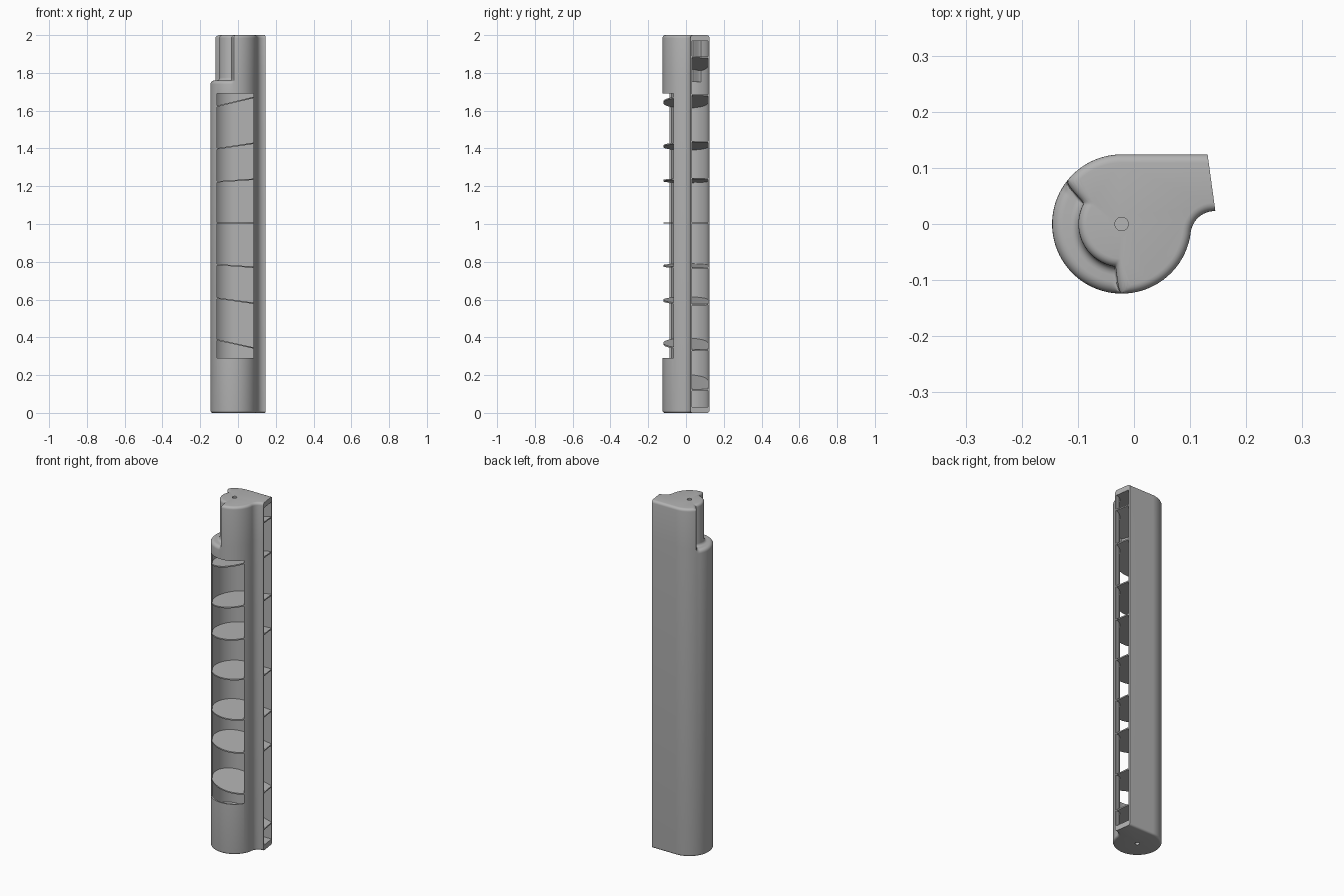
import bpy, bmesh
from math import sin, cos, pi, radians, atan2, sqrt
from mathutils import Vector

if "Cube" in bpy.data.objects:
    bpy.data.objects.remove(bpy.data.objects["Cube"], do_unlink=True)

AXIS_X, RADIUS, LIP_Y, FILLET = -0.022, 0.124, 0.023, 0.043
NOTCH_R, NOTCH_Z, WALL = 0.077, 1.76, 0.008
END = 0.25  # the spout runs past the outlet plane, then is trimmed
OUTLET_POINT, OUTLET_NORMAL = Vector((0.145, 0.023, 0)), Vector((0.102, 0.014, 0))

grey = bpy.data.materials.new("plain_grey")
grey.use_nodes = True
grey.diffuse_color = (0.45, 0.45, 0.45, 1)
grey.node_tree.nodes["Principled BSDF"].inputs["Base Color"].default_value = grey.diffuse_color


def smooth(t):
    t = min(1, max(0, t))
    return t * t * (3 - 2 * t)


def outline(d, k):
    """Scroll cross-section inset by d; k blends in the side notch."""
    pts = []
    fy = LIP_Y - FILLET
    fx = AXIS_X + sqrt((RADIUS + FILLET) ** 2 - fy ** 2)
    shift = d / 0.1 * 180 / pi
    stop = 360 + atan2(fy, fx - AXIS_X) * 180 / pi
    steps = 180
    for i in range(steps + 1):
        a = 90 + (stop - 90) * i / steps
        notch = smooth((a - 141 + shift) / 11) * smooth((270 + shift - a) / 9)
        r = RADIUS - d - k * notch * (RADIUS - NOTCH_R)
        pts.append((AXIS_X + r * cos(radians(a)), r * sin(radians(a))))
    f = FILLET + d
    start = stop - 180
    for i in range(1, 13):
        a = radians(start + (90 - start) * i / 12)
        pts.append((fx + f * cos(a), fy + f * sin(a)))
    return pts + [(END, LIP_Y + d), (END, RADIUS - d)]


def make(name, bm):
    bmesh.ops.recalc_face_normals(bm, faces=bm.faces)
    mesh = bpy.data.meshes.new(name)
    bm.to_mesh(mesh)
    bm.free()
    mesh.materials.append(grey)
    ob = bpy.data.objects.new(name, mesh)
    bpy.context.collection.objects.link(ob)
    return ob


def loft(name, rings, trim):
    """Skin equal-length rings, cap the ends, optionally trim at the outlet."""
    bm = bmesh.new()
    loops = [[bm.verts.new(p) for p in ring] for ring in rings]
    n = len(loops[0])
    for a, b in zip(loops, loops[1:]):
        for i in range(n):
            j = (i + 1) % n
            bm.faces.new((a[i], a[j], b[j], b[i]))
    bm.faces.new(loops[0][::-1])
    bm.faces.new(loops[-1])
    if trim:
        geom = bm.verts[:] + bm.edges[:] + bm.faces[:]
        bmesh.ops.bisect_plane(bm, geom=geom, plane_co=OUTLET_POINT,
                               plane_no=OUTLET_NORMAL, clear_outer=True)
        bmesh.ops.holes_fill(bm, edges=[e for e in bm.edges if e.is_boundary])
    return make(name, bm)


def level(z, d, k):
    return [(x, y, z) for x, y in outline(d, k)]


def shade(ob):
    bpy.ops.object.select_all(action='DESELECT')
    ob.select_set(True)
    bpy.context.view_layer.objects.active = ob
    bpy.ops.object.shade_smooth_by_angle(angle=radians(35))


# Housing: rounded base, notch shoulder, rounded top
quarter = [radians(90) * i / 5 for i in range(6)]
rings = [level(0.012 * (1 - sin(a)), 0.012 * (1 - cos(a)), 0) for a in reversed(quarter)]
rings = [level(0.012 * (1 - cos(a)), 0.012 * (1 - sin(a)), 0) for a in quarter]
rings += [level(NOTCH_Z - 0.02 * (1 - sin(a)), 0, 0.42 * (1 - cos(a))) for a in quarter]
rings += [level(NOTCH_Z + 0.015 * (1 - cos(a)), 0, 0.68 + 0.32 * sin(a)) for a in quarter]
rings += [level(2 - 0.015 * (1 - sin(a)), 0.015 * (1 - cos(a)), 1) for a in quarter]
housing = loft("housing", rings, True)

# Cutters: inner chamber, front window, axle hole
cutters = [loft("chamber_cutter", [level(0.03, WALL, 0), level(NOTCH_Z - WALL, WALL, 0),
                                   level(NOTCH_Z - WALL + 0.001, WALL, 1),
                                   level(1.97, WALL, 1)], False)]
bm = bmesh.new()
bmesh.ops.create_cube(bm, size=1)
for v in bm.verts:
    v.co = (-0.0135 + v.co.x * 0.193, -0.1 + v.co.y * 0.2, 0.99 + v.co.z * 1.4)
cutters.append(make("window_cutter", bm))
bm = bmesh.new()
bmesh.ops.create_cone(bm, cap_ends=True, segments=24, radius1=0.012, radius2=0.012, depth=3)
bmesh.ops.translate(bm, verts=bm.verts, vec=(AXIS_X, 0, 1))
cutters.append(make("axle_hole_cutter", bm))

bpy.context.view_layer.objects.active = housing
for cutter in cutters:
    mod = housing.modifiers.new(cutter.name, 'BOOLEAN')
    mod.operation, mod.solver, mod.object = 'DIFFERENCE', 'EXACT', cutter
    bpy.ops.object.modifier_apply(modifier=mod.name)
for cutter in cutters:
    bpy.data.objects.remove(cutter, do_unlink=True)
shade(housing)

# Guide vanes: fanned sheets from the window to the outlet
vanes = [(0.16, -0.28), (0.362, -0.22), (0.592, -0.14), (0.777, -0.07), (1.005, 0),
         (1.231, 0.07), (1.415, 0.15), (1.65, 0.24), (1.845, 0.28)]
for i, (z, slope) in enumerate(vanes):
    k = 1 if z > NOTCH_Z else 0
    sheet = [[(x, y, z + slope * x + h) for x, y in outline(0.004, k)]
             for h in (-0.0035, 0.0035)]
    shade(loft(f"guide_vane_{i + 1}", sheet, True))
